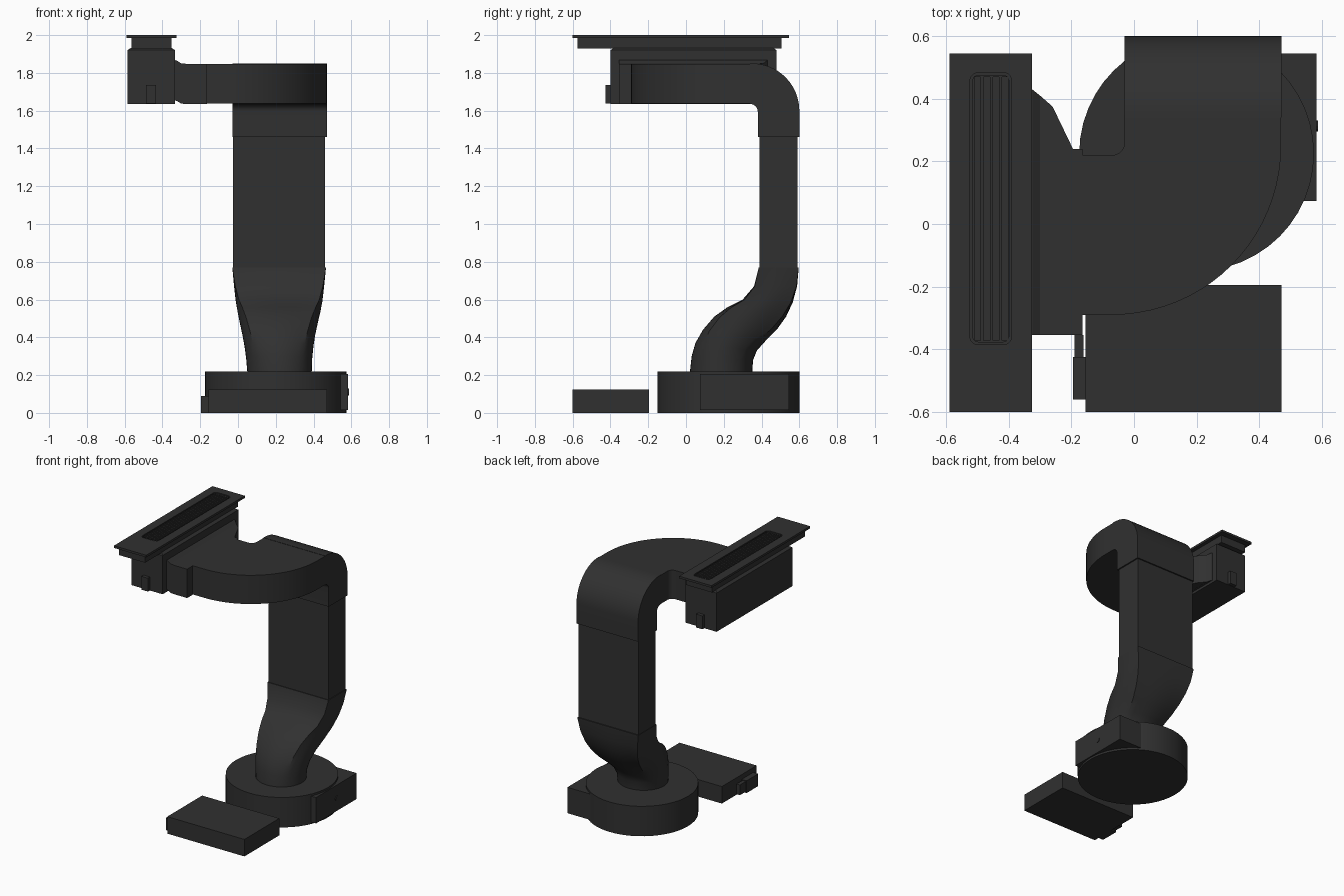
import bpy, bmesh, math
from mathutils import Vector

if "Cube" in bpy.data.objects:
    bpy.data.objects.remove(bpy.data.objects["Cube"])

mat = bpy.data.materials.new("charcoal_plastic")
mat.diffuse_color = (0.03, 0.03, 0.03, 1)
mat.use_nodes = True
mat.node_tree.nodes["Principled BSDF"].inputs["Base Color"].default_value = mat.diffuse_color


def finish(name, bm, smooth=False):
    bmesh.ops.recalc_face_normals(bm, faces=bm.faces)
    me = bpy.data.meshes.new(name)
    bm.to_mesh(me)
    bm.free()
    me.materials.append(mat)
    ob = bpy.data.objects.new(name, me)
    bpy.context.collection.objects.link(ob)
    if smooth:
        bpy.ops.object.select_all(action='DESELECT')
        ob.select_set(True)
        bpy.context.view_layer.objects.active = ob
        bpy.ops.object.shade_smooth_by_angle(angle=math.radians(32))
    return ob


def loft(name, rings, smooth=False):
    """Skin a list of equal-length point rings and cap both ends."""
    bm = bmesh.new()
    vs = [[bm.verts.new(p) for p in r] for r in rings]
    n = len(vs[0])
    for a, b in zip(vs, vs[1:]):
        for i in range(n):
            j = (i + 1) % n
            bm.faces.new((a[i], a[j], b[j], b[i]))
    bm.faces.new(vs[0])
    bm.faces.new(vs[-1])
    return finish(name, bm, smooth)


def prism(name, pts, axis, lo, hi, smooth=False):
    """Extrude a 2D outline along x or z."""
    put = {'x': lambda p, t: (t, p[0], p[1]), 'z': lambda p, t: (p[0], p[1], t)}[axis]
    return loft(name, [[put(p, t) for p in pts] for t in (lo, hi)], smooth)


def box(name, x0, x1, y0, y1, z0, z1):
    return prism(name, [(x0, y0), (x1, y0), (x1, y1), (x0, y1)], 'z', z0, z1)


def arc(cx, cy, r, a0, a1, n):
    return [(cx + r * math.cos(math.radians(a0 + (a1 - a0) * i / n)),
             cy + r * math.sin(math.radians(a0 + (a1 - a0) * i / n))) for i in range(n + 1)]


def rounded(x0, x1, y0, y1, r):
    return (arc(x1 - r, y1 - r, r, 0, 90, 5) + arc(x0 + r, y1 - r, r, 90, 180, 5)
            + arc(x0 + r, y0 + r, r, 180, 270, 5) + arc(x1 - r, y0 + r, r, 270, 360, 5))


def cut(ob, cutter):
    cutter.hide_render = True
    cutter.hide_viewport = False
    cutter.display_type = 'WIRE'
    m = ob.modifiers.new("cut", 'BOOLEAN')
    m.object = cutter
    m.operation = 'DIFFERENCE'
    m.solver = 'EXACT'
    bpy.context.view_layer.objects.active = ob
    bpy.ops.object.modifier_apply(modifier=m.name)
    bpy.data.objects.remove(cutter)


# control box with side connector
box("control_box", -0.155, 0.472, -0.6, -0.195, 0, 0.125)
box("connector_body", -0.195, -0.15, -0.56, -0.425, 0, 0.09)
box("connector_plug", -0.19, -0.162, -0.425, -0.355, 0.01, 0.085)

# round blower housing, motor box and its knob
prism("blower_housing", arc(0.2, 0.225, 0.375, 0, 352.5, 47), 'z', 0, 0.22, True)
box("motor_box", 0.3, 0.583, 0.073, 0.545, 0.015, 0.205)
prism("motor_knob", arc(0.313, 0.11, 0.018, 0, 330, 11), 'x', 0.575, 0.588)

# round-to-rectangular S duct: front (y,z), back (y,z), left x, right x, squareness
sections = [
    (0.02, 0.21, 0.35, 0.21, 0.05, 0.39, 0.0),
    (0.03, 0.30, 0.355, 0.28, 0.043, 0.393, 0.05),
    (0.05, 0.37, 0.375, 0.33, 0.035, 0.399, 0.15),
    (0.09, 0.44, 0.42, 0.38, 0.024, 0.408, 0.3),
    (0.15, 0.51, 0.48, 0.44, 0.010, 0.422, 0.45),
    (0.22, 0.56, 0.53, 0.51, -0.002, 0.436, 0.6),
    (0.30, 0.60, 0.565, 0.585, -0.012, 0.447, 0.75),
    (0.36, 0.67, 0.588, 0.67, -0.021, 0.456, 0.9),
    (0.385, 0.77, 0.597, 0.77, -0.03, 0.466, 1.0)]
rings = []
for fy, fz, by, bz, x0, x1, sq in sections:
    ring = []
    for i in range(40):
        a = math.tau * i / 40
        c = Vector((math.cos(a), math.sin(a)))
        c = c.lerp(c / max(abs(c.x), abs(c.y)), sq)
        t = (c.y + 1) / 2
        ring.append(((x0 + x1) / 2 + c.x * (x1 - x0) / 2,
                     fy + (by - fy) * t, fz + (bz - fz) * t))
    rings.append(ring)
loft("s_duct", rings, True)

# straight riser
box("riser_duct", -0.027, 0.461, 0.39, 0.59, 0.76, 1.47)

# vertical elbow turning forward
prism("vertical_elbow",
      [(0.38, 1.46), (0.6, 1.46)] + arc(0.35, 1.6, 0.25, 0, 90, 16)
      + [(0.34, 1.85), (0.34, 1.635)] + arc(0.34, 1.595, 0.04, 80, 0, 6),
      'x', -0.03, 0.471, True)

# flat horizontal elbow turning left
prism("horizontal_elbow",
      [(-0.03, 0.36)] + arc(-0.07, 0.26, 0.04, 0, -90, 6) + [(-0.17, 0.22), (-0.17, -0.29)]
      + arc(-0.07, 0.25, 0.54, -90, 0, 20) + [(0.47, 0.36)],
      'z', 1.637, 1.848, True)

# flared adapter: x, y end, bottom, top
loft("adapter", [[(x, -0.355, z0), (x, y1, z0), (x, y1, z1), (x, -0.355, z1)]
                 for x, y1, z0, z1 in [(-0.34, 0.435, 1.655, 1.868), (-0.325, 0.43, 1.652, 1.866),
                                       (-0.30, 0.41, 1.637, 1.85), (-0.26, 0.375, 1.635, 1.847),
                                       (-0.195, 0.24, 1.635, 1.847), (-0.165, 0.24, 1.635, 1.847)]])

# plenum with a shoulder below the outlet collar
prof = [(0, 1.635), (0, 1.92), (0.018, 1.932)]
loft("plenum", [[(-0.585 + d, -0.4 + d, z), (-0.333 - d, -0.4 + d, z),
                 (-0.333 - d, 0.48 - d, z), (-0.585 + d, 0.48 - d, z)] for d, z in prof])
for name, y in (("front_latch", -0.425), ("back_latch", 0.47)):
    box(name, -0.487, -0.435, y, y + 0.035, 1.637, 1.735)

# outlet collar and top flange with the grille opening
box("outlet_collar", -0.565, -0.353, -0.575, 0.505, 1.928, 1.986)
flange = box("top_flange", -0.589, -0.326, -0.6, 0.545, 1.984, 2.0)
cut(flange, prism("flange_cutter", rounded(-0.524, -0.391, -0.385, 0.483, 0.025), 'z', 1.9, 2.1))

# grille insert with four slots
grille = prism("grille", rounded(-0.517, -0.398, -0.378, 0.476, 0.02), 'z', 1.982, 1.998)
for i in range(4):
    x = -0.503 + i * 0.0295
    cut(grille, box("slot_cutter", x - 0.007, x + 0.013, -0.372, 0.47, 1.9, 2.1))
